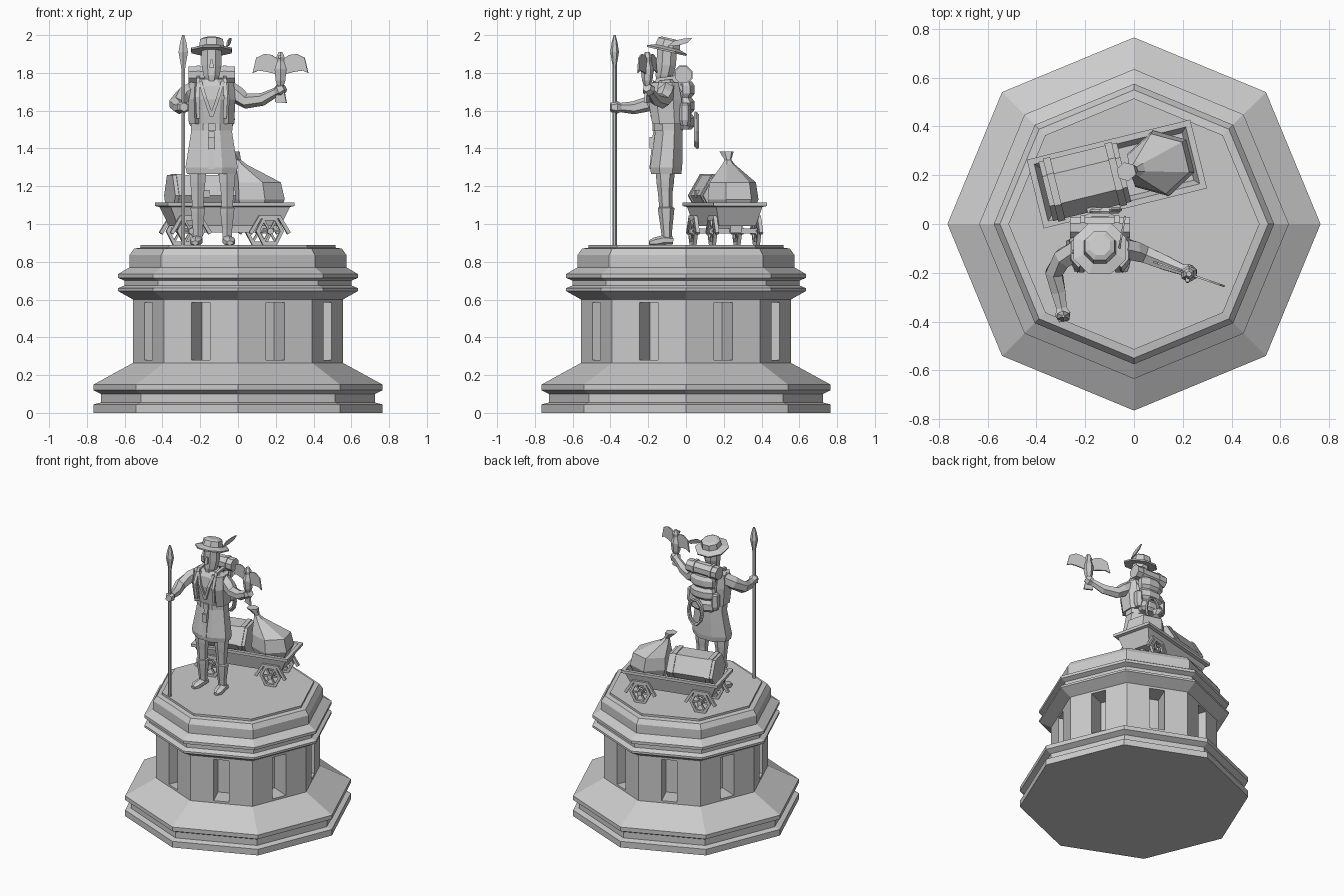
import bpy, bmesh
from math import sin, cos, pi, radians
from mathutils import Vector, Matrix

cube = bpy.data.objects.get("Cube")
if cube:
    bpy.data.objects.remove(cube, do_unlink=True)

stone = bpy.data.materials.new("grey stone")
stone.use_nodes = True
stone.diffuse_color = (0.6, 0.6, 0.6, 1)
stone.node_tree.nodes["Principled BSDF"].inputs["Base Color"].default_value = (0.6, 0.6, 0.6, 1)
I = Matrix.Identity(4)


def finish(name, bm, mat=I):
    bmesh.ops.transform(bm, matrix=mat, verts=bm.verts)
    bmesh.ops.recalc_face_normals(bm, faces=bm.faces)
    me = bpy.data.meshes.new(name)
    bm.to_mesh(me)
    bm.free()
    me.materials.append(stone)
    ob = bpy.data.objects.new(name, me)
    bpy.context.collection.objects.link(ob)
    return ob


def skin(bm, rings, closed=False):
    n = len(rings[0])
    pairs = list(zip(rings, rings[1:])) + ([(rings[-1], rings[0])] if closed else [])
    for a, b in pairs:
        for i in range(n):
            j = (i + 1) % n
            bm.faces.new((a[i], a[j], b[j], b[i]))
    if not closed:
        bm.faces.new(rings[0])
        bm.faces.new(rings[-1])


def loft_bm(rings, n, flat=True):
    """Stack of horizontal n-sided rings (x, y, z, rx, ry)."""
    bm = bmesh.new()
    k, ph = (1 / cos(pi / n), pi / n) if flat else (1, 0)
    skin(bm, [[bm.verts.new((x + rx * k * cos(2 * pi * i / n + ph),
                             y + ry * k * sin(2 * pi * i / n + ph), z))
               for i in range(n)] for x, y, z, rx, ry in rings])
    return bm


def loft(name, rings, n=8, mat=I):
    return finish(name, loft_bm(rings, n), mat)


def box(name, c, half, mat=I):
    x, y, z = c
    return loft(name, [(x, y, z + s * half[2], half[0], half[1]) for s in (-1, 1)], 4, mat)


def tube(name, pts, radii, n=6, up=(0, 1, 0), closed=False, mat=I, flatten=1):
    """Tube along a path; up steers the cross-section."""
    pts = [Vector(p) for p in pts]
    if not isinstance(radii, (list, tuple)):
        radii = [radii] * len(pts)
    bm, rings, m = bmesh.new(), [], len(pts)
    for i, p in enumerate(pts):
        a = pts[i - 1] if (i or closed) else p
        b = pts[(i + 1) % m] if (i < m - 1 or closed) else p
        d = (b - a).normalized()
        s = d.cross(Vector(up)).normalized()
        u = s.cross(d)
        rings.append([bm.verts.new(p + radii[i] * (s * cos(t) + u * flatten * sin(t)))
                      for t in [2 * pi * (j + 0.5) / n for j in range(n)]])
    skin(bm, rings, closed)
    return finish(name, bm, mat)


def hoop(name, c, rx, rz, r, seg, n=4, mat=I):
    pts = [(c[0] + rx * cos(2 * pi * i / seg), c[1], c[2] + rz * sin(2 * pi * i / seg)) for i in range(seg)]
    return tube(name, pts, r, n, closed=True, mat=mat)


def plate(name, pts, mat, thick=0.008):
    """Thin outline in local x and z."""
    bm = bmesh.new()
    skin(bm, [[bm.verts.new((x, y, z)) for x, z in pts] for y in (-thick / 2, thick / 2)])
    return finish(name, bm, mat)


# Octagonal pedestal with a slot in every wall face
profile = [(.765, 0), (.765, .045), (.725, .055), (.725, .1), (.765, .12), (.765, .15),
           (.555, .265), (.555, .6), (.635, .645), (.635, .66), (.6, .675), (.6, .7),
           (.635, .715), (.635, .735), (.575, .77), (.575, .835), (.55, .87),
           (.515, .875), (.515, .89)]
bm = loft_bm([(0, 0, z, r, r) for r, z in profile], 8, False)
bmesh.ops.recalc_face_normals(bm, faces=bm.faces)
walls = [f for f in bm.faces if .3 < f.calc_center_median().z < .55]
bmesh.ops.inset_individual(bm, faces=walls, thickness=.022)
for f in walls:
    c, t = f.calc_center_median(), Vector((-f.normal.y, f.normal.x, 0))
    for v in f.verts:
        v.co -= t * (v.co - c).dot(t) * .73
for f in bmesh.ops.extrude_discrete_faces(bm, faces=walls)["faces"]:
    f.normal_update()
    bmesh.ops.translate(bm, verts=f.verts, vec=-.14 * f.normal)
finish("pedestal", bm)

# Cart, built in its own frame and turned into place
cart = Matrix.Translation((-.07, .205, 0)) @ Matrix.Rotation(radians(13.8), 4, 'Z')
loft("cart_tub", [(0, 0, z, a, b) for z, a, b in [
    (.99, .28, .1), (1.09, .325, .125), (1.095, .345, .145), (1.115, .345, .145),
    (1.115, .32, .12), (1.05, .3, .1)]], 4, cart)
box("cart_beam", (0, 0, .975), (.25, .03, .02), cart)
for sx in (-1, 1):
    wx = sx * .215
    box("axle", (wx, 0, .963), (.014, .13, .012), cart)
    for sy in (-1, 1):
        wy = sy * .12
        hoop("wheel_rim", (wx, wy, .962), .066, .074, .014, 6, mat=cart)
        for k in range(3):
            a = k * pi / 3
            dx, dz = .062 * cos(a), .062 * sin(a)
            tube("wheel_spokes", [(wx - dx, wy, .962 - dz), (wx + dx, wy, .962 + dz)], .008, 4, mat=cart)
        tube("wheel_hub", [(wx, wy - .02, .962), (wx, wy + .02, .962)], .018, 6, (0, 0, 1), mat=cart)
        arch = [(wx + .105 * cos(a), wy, .95 + .1 * sin(a)) for a in (0, pi / 3, 2 * pi / 3, pi)]
        tube("wheel_arch", arch, .014, 4, mat=cart)

# Cargo: strapped chest and tied sack
tube("chest", [(-.3, 0, 1.15), (.03, 0, 1.15)], .125, 6, mat=cart, up=(0, 1, 0))
for x in (-.265, -.005):
    tube("chest_strap", [(x - .015, 0, 1.15), (x + .015, 0, 1.15)], .133, 6, mat=cart)
box("chest_clasp", (-.135, -.115, 1.16), (.02, .012, .02), cart)
loft("sack", [(.18, 0, 1.06, .1, .095), (.185, 0, 1.13, .125, .12), (.175, 0, 1.22, .115, .11),
              (.085, 0, 1.315, .03, .03), (.07, 0, 1.34, .016, .016), (.04, 0, 1.385, .036, .034)], 6, cart)

# Legs and shoes
X = -.14
for s in (-1, 1):
    lx = X + .005 + s * .078
    loft("leg", [(lx, y, z, r, r) for y, z, r in [
        (-.1, .9, .022), (-.103, .97, .026), (-.105, 1.06, .036), (-.105, 1.085, .038),
        (-.107, 1.09, .03), (-.11, 1.17, .034), (-.11, 1.22, .04), (-.11, 1.3, .045)]], 6)
    tube("shoe", [(lx, -.07, .912), (lx + s * .005, -.12, .915), (lx + s * .012, -.165, .905),
                  (lx + s * .014, -.195, .9)], [.03, .036, .034, .018], 6, (0, 0, 1), flatten=.7)

# Tunic, belt and torso
loft("tunic_skirt", [(X, -.105, 1.265, .13, .08), (X, -.105, 1.3, .138, .085),
                     (X, -.097, 1.4, .122, .078), (X, -.09, 1.51, .105, .07)])
loft("belt", [(X, -.092, z, .11, .077) for z in (1.495, 1.53)])
box("buckle", (X, -.171, 1.512), (.02, .006, .02))
tube("tunic_front", [(X, -.168, 1.49), (X, -.188, 1.29)], .022, 4, flatten=.4)
box("belt_pouch", (X, -.18, 1.43), (.018, .012, .03))
loft("torso", [(X, -.095, 1.5, .098, .068), (X, -.103, 1.57, .102, .07), (X, -.112, 1.66, .115, .072),
               (X, -.11, 1.73, .115, .065), (X, -.105, 1.768, .06, .045)])
loft("neck", [(X, -.105, z, .034, .034) for z in (1.74, 1.8)], 6)
for s in (-1, 1):
    loft("vest_panel", [(X + s * .088, -.1, 1.53, .032, .068), (X + s * .092, -.112, 1.66, .034, .077),
                        (X + s * .088, -.11, 1.75, .03, .06)], 6)
    tube("lapel", [(X + s * .06, -.165, 1.755), (X + s * .035, -.188, 1.67), (X, -.178, 1.57)], .013, 4)
    tube("pack_strap", [(X + s * .07, -.175, 1.56), (X + s * .075, -.19, 1.67), (X + s * .07, -.15, 1.765),
                        (X + s * .07, -.07, 1.775), (X + s * .07, -.01, 1.7)], .014, 4, (1, 0, 0))

# Head and hat
loft("head", [(X, y, z, a, b) for y, z, a, b in [
    (-.125, 1.75, .028, .03), (-.115, 1.785, .042, .046), (-.105, 1.84, .052, .052), (-.1, 1.93, .052, .052)]])
loft("nose", [(X, -.165, 1.825, .012, .014), (X, -.158, 1.87, .006, .006)], 4)
tilt = Matrix.Translation((X, -.1, 1.925)) @ Matrix.Rotation(radians(-13), 4, 'X')
loft("hat", [(0, 0, z, r, r) for z, r in [
    (-.012, .106), (-.002, .108), (.012, .066), (.05, .06), (.06, .042)]], 8, tilt)
feather = Matrix.Translation((-.055, -.07, 1.95)) @ Matrix.Rotation(radians(80), 4, 'Z')
plate("hat_feather", [(-.03, -.01), (.03, -.005), (.08, .01), (.105, .035), (.06, .032), (.01, .02)], feather)

# Arms and hands
arms = {"right_arm": [(-.23, -.105, 1.715), (-.29, -.14, 1.68), (-.328, -.2, 1.635), (-.31, -.28, 1.615), (-.296, -.35, 1.617)],
        "left_arm": [(-.05, -.1, 1.715), (0, -.11, 1.68), (.045, -.125, 1.65), (.13, -.16, 1.66), (.205, -.19, 1.7)]}
for name, path in arms.items():
    tube(name, path, [.045, .046, .04, .034, .024], 6, (0, 0, 1))
    end = Vector(path[-1])
    d = (end - Vector(path[-2])).normalized()
    tube(name.replace("arm", "hand"), [end - d * .01, end + d * .02, end + d * .05], [.022, .036, .024], 6, (0, 0, 1))

# Spear
sx, sy = -.29, -.378
loft("spear_shaft", [(sx, sy, z, .01, .01) for z in (.89, 1.84)], 6)
loft("spear_head", [(sx, sy, z, r, r * .8) for z, r in [
    (1.82, .01), (1.85, .014), (1.91, .025), (1.96, .017), (2.0, .006)]], 6)

# Bird perched on the raised hand
bx, by = .225, -.205
loft("bird_body", [(bx, by, z, a, b) for z, a, b in [
    (1.72, .012, .012), (1.76, .026, .024), (1.82, .031, .03), (1.86, .018, .018),
    (1.885, .021, .022), (1.91, .01, .01)]], 6)
loft("bird_beak", [(bx - .005, by - .03, 1.875, .004, .006), (bx - .005, by - .02, 1.892, .008, .012)], 4)
perch = Matrix.Translation((bx, by, 0)) @ Matrix.Rotation(radians(-19), 4, 'Z')
wing = [(0, 1.865), (.05, 1.895), (.09, 1.9), (.135, 1.88), (.155, 1.8), (.125, 1.812), (.09, 1.808), (.05, 1.8), (0, 1.785)]
for s in (-1, 1):
    plate("bird_wing", [(s * u, z) for u, z in wing], perch)
plate("bird_tail", [(-.012, 1.75), (.012, 1.75), (.034, 1.64), (-.03, 1.645)], perch, .012)

# Backpack, bedroll and rope coil
pack = []
for k in range(3):
    z = 1.5 + k * .085
    pack += [(X, -.005, z, .078, .034), (X, .003, z + .02, .09, .043), (X, .003, z + .062, .09, .043)]
loft("backpack", pack + [(X, -.005, 1.755, .078, .036)])
for s in (-1, 1):
    loft("pack_pocket", [(X + s * .095, -.005, z, r, r) for z, r in [(1.52, .018), (1.55, .028), (1.63, .026), (1.64, .018)]], 6)
    tube("bedroll_strap", [(X + s * .07 - .01, -.015, 1.79), (X + s * .07 + .01, -.015, 1.79)], .053, 8)
tube("bedroll", [(-.262, -.015, 1.79), (-.016, -.015, 1.79)], .047, 8)
for k in range(2):
    hoop("rope_coil", (X + .02 + k * .008, .052 + k * .007, 1.5 - k * .008), .055, .092, .009, 10, 5)
